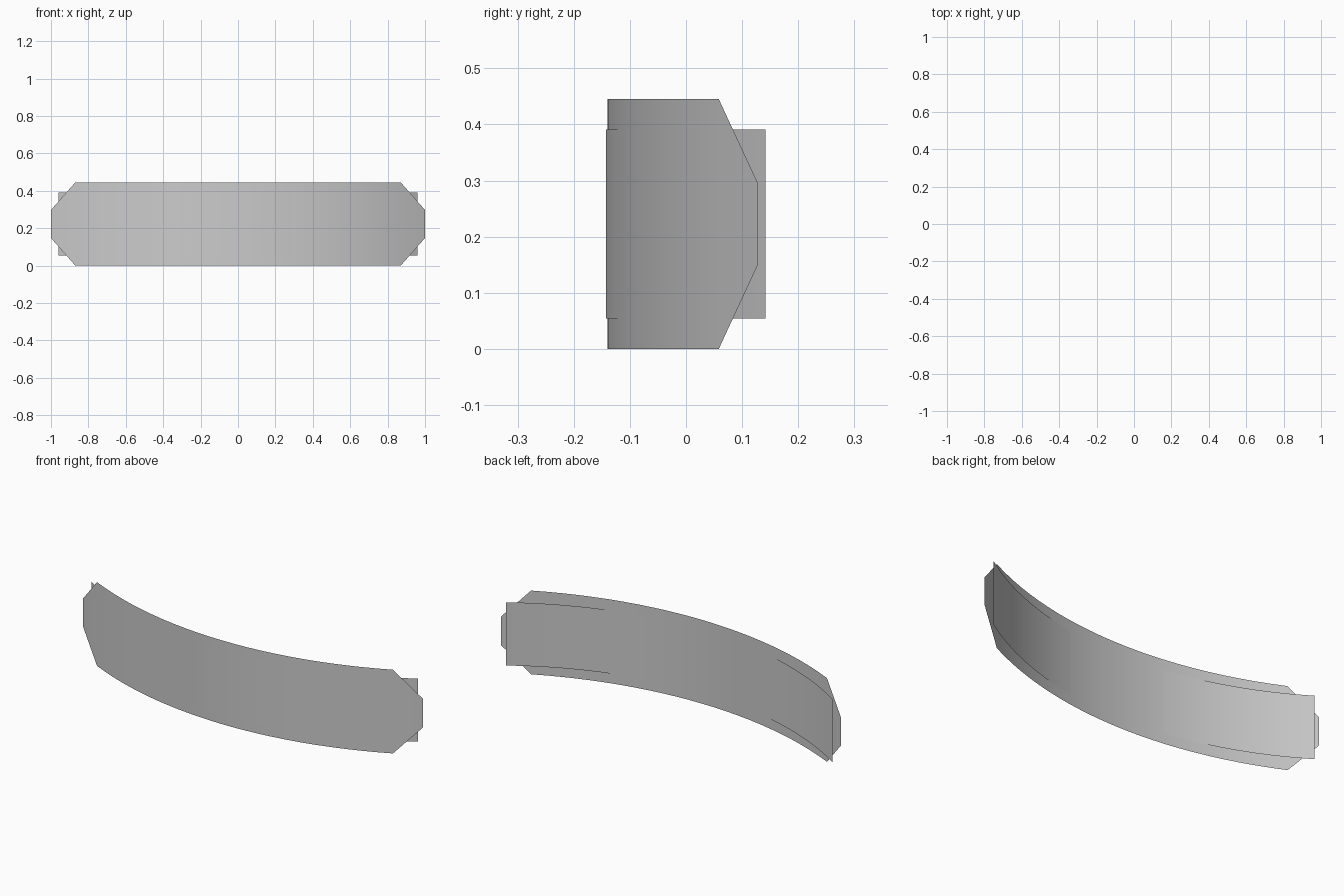
import bpy, bmesh, math

if "Cube" in bpy.data.objects:
    bpy.data.objects.remove(bpy.data.objects["Cube"])

MID = 0.2225   # shared centre height of both bands


def arc_y(x, front, radius):
    return front + radius - math.sqrt(radius * radius - x * x)


def curved_band(name, front, radius, columns):
    """Thin upright sheet bent on an arc; columns = (x, half height)."""
    bm = bmesh.new()
    prev = None
    for x, half in columns:
        y = arc_y(x, front, radius)
        pair = [bm.verts.new((x, y, MID + s * half)) for s in (-1, 1)]
        if prev:
            bm.faces.new((prev[0], pair[0], pair[1], prev[1]))
        prev = pair
    mesh = bpy.data.meshes.new(name)
    bm.to_mesh(mesh)
    bm.free()
    for p in mesh.polygons:
        p.use_smooth = True
    obj = bpy.data.objects.new(name, mesh)
    bpy.context.collection.objects.link(obj)
    return obj


def span(half_width, half_height, n):
    """Evenly spaced columns of constant height."""
    return [(half_width * (2 * i / n - 1), half_height) for i in range(n + 1)]


# Outer band with tapered, chamfered ends
outer = [(-1.0, 0.075)] + span(0.87, MID, 24) + [(1.0, 0.075)]
curved_band("outer_band", -0.140, 2.006, outer)

# Narrower, more tightly bent inner band, seen behind the ends
curved_band("inner_band", -0.143, 1.76, span(0.96, 0.168, 24))
